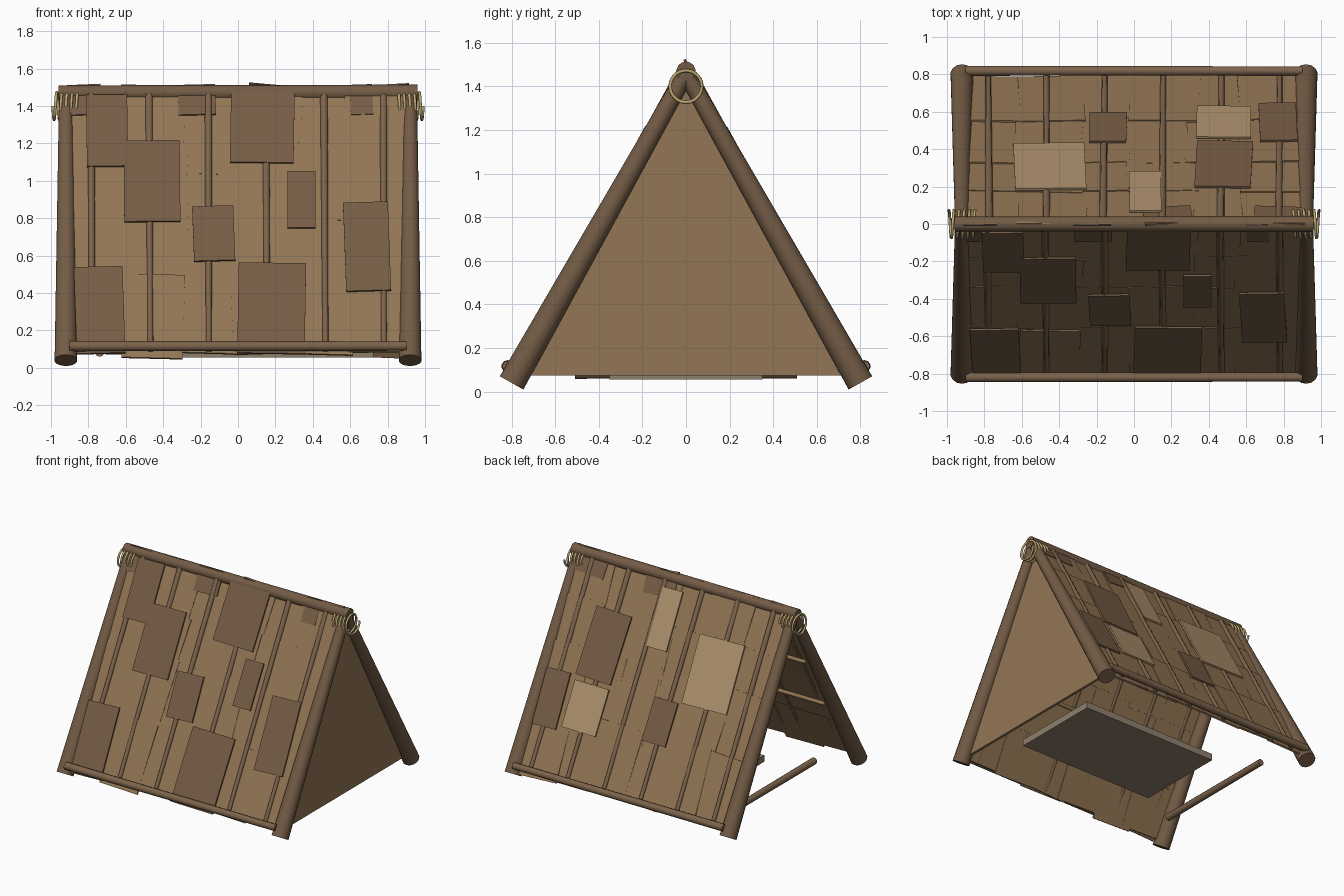
import bpy, bmesh, math, random
from mathutils import Matrix, Vector

if "Cube" in bpy.data.objects:
    bpy.data.objects.remove(bpy.data.objects["Cube"])

random.seed(4)


def material(name, rgb):
    m = bpy.data.materials.new(name)
    m.diffuse_color = (*rgb, 1)
    m.use_nodes = True
    m.node_tree.nodes["Principled BSDF"].inputs["Base Color"].default_value = m.diffuse_color
    return m


POLE = material("pole_wood", (0.17, 0.105, 0.06))
STICK = material("stick_wood", (0.20, 0.125, 0.07))
BARK = [material("bark_dark", (0.18, 0.11, 0.06)),
        material("bark_mid", (0.29, 0.18, 0.09)),
        material("bark_light", (0.42, 0.28, 0.15))]
HIDE = material("end_panel", (0.29, 0.18, 0.09))
BED = material("bed_slab", (0.27, 0.21, 0.15))
ROPE = material("rope", (0.50, 0.38, 0.17))

# Slope: pole axis runs from y=0.80, z=0.04 up to y=0, z=1.46
FOOT_Y, FOOT_Z, TOP_Z = 0.80, 0.04, 1.46
ANGLE = math.atan2(TOP_Z - FOOT_Z, FOOT_Y)


def on_slope(side, x, z, off=0.0):
    y = FOOT_Y * (TOP_Z - z) / (TOP_Z - FOOT_Z)
    return Vector((x, side * (y + off * math.sin(ANGLE)), z + off * math.cos(ANGLE)))


def finish(name, bm, mat):
    me = bpy.data.meshes.new(name)
    bm.to_mesh(me)
    bm.free()
    ob = bpy.data.objects.new(name, me)
    bpy.context.collection.objects.link(ob)
    me.materials.append(mat)
    return ob


def pole(name, a, b, r0, r1, mat, sides=14):
    a, b = Vector(a), Vector(b)
    d = b - a
    mx = Matrix.Translation((a + b) / 2) @ d.to_track_quat('Z', 'Y').to_matrix().to_4x4()
    bm = bmesh.new()
    bmesh.ops.create_cone(bm, cap_ends=True, segments=sides, radius1=r0, radius2=r1,
                          depth=d.length, matrix=mx)
    for f in bm.faces:
        f.smooth = len(f.verts) == 4
    for e in bm.edges:
        e.smooth = all(f.smooth for f in e.link_faces)
    return finish(name, bm, mat)


def sheet(name, side, x, z, w, dz, off, twist, lean, mat):
    """Thin bark sheet lying on one slope."""
    up = Vector((0, -side * math.cos(ANGLE), math.sin(ANGLE)))
    n = Vector((0, side * math.sin(ANGLE), math.cos(ANGLE)))
    rot = Matrix((Vector((-side, 0, 0)), up, n)).transposed().to_4x4()
    mx = (Matrix.Translation(on_slope(side, x, z, off)) @ rot
          @ Matrix.Rotation(twist, 4, 'Z') @ Matrix.Rotation(lean, 4, 'X')
          @ Matrix.Diagonal((w, dz / math.sin(ANGLE), 0.012, 1)))
    bm = bmesh.new()
    bmesh.ops.create_cube(bm, size=1, matrix=mx)
    return finish(name, bm, mat)


# Ridge pole
pole("ridge_pole", (-0.96, 0, 1.47), (0.96, 0, 1.47), 0.04, 0.044, POLE)

for side, tag in ((-1, "front"), (1, "back")):
    # Main A-frame legs
    for x in (-0.92, 0.92):
        pole(f"{tag}_leg", on_slope(side, x, FOOT_Z), on_slope(side, x, TOP_Z - 0.01),
             0.062, 0.038, POLE)
    # Outer bottom rail and inner purlins
    c = on_slope(side, 0, 0.09, 0.054)
    pole(f"{tag}_bottom_rail", c - Vector((0.9, 0, 0)), c + Vector((0.9, 0, 0)),
         0.028, 0.025, STICK, 10)
    for z in (0.61, 1.02):
        c = on_slope(side, 0, z, -0.042)
        pole(f"{tag}_purlin", c - Vector((0.88, 0, 0)), c + Vector((0.88, 0, 0)),
             0.016, 0.014, BARK[1], 8)
    # Rafters
    for i in range(6):
        x = -0.78 + i * 0.312
        pole(f"{tag}_rafter", on_slope(side, x, 0.08, 0.02),
             on_slope(side, x + random.uniform(-0.01, 0.01), 1.45, 0.02),
             0.015, 0.021, STICK, 8)
    # Overlapping bark courses
    for row, (lo, hi) in enumerate(((0.06, 0.50), (0.39, 0.90), (0.78, 1.18), (1.04, 1.48))):
        for i in range(6):
            x = -0.74 + i * 0.296 + random.uniform(-0.02, 0.02)
            shift = random.uniform(-0.02, 0.02)
            sheet(f"{tag}_bark_sheet", side, x, (lo + hi) / 2 + shift,
                  random.uniform(0.32, 0.38), hi - lo, 0.012 + 0.003 * (i % 2) + row * 0.001,
                  random.uniform(-0.05, 0.05), random.uniform(0.0, 0.03), BARK[1])

# Patches laid over the courses: x, z, width, height, tone
PATCHES = {
    -1: ((-0.70, 1.25, 0.22, 0.38, 0), (-0.46, 0.98, 0.30, 0.43, 0),
         (0.13, 1.27, 0.34, 0.38, 0), (-0.13, 0.70, 0.22, 0.29, 0),
         (0.34, 0.88, 0.15, 0.30, 0), (0.69, 0.63, 0.24, 0.47, 0),
         (0.18, 0.30, 0.36, 0.48, 0), (-0.74, 0.29, 0.26, 0.46, 0)),
    1: ((-0.45, 0.97, 0.38, 0.44, 2), (0.06, 1.21, 0.17, 0.38, 2),
        (0.48, 0.55, 0.29, 0.30, 2), (0.48, 0.95, 0.30, 0.44, 0),
        (0.77, 0.55, 0.20, 0.36, 0), (-0.14, 0.60, 0.20, 0.28, 0)),
}
for side, items in PATCHES.items():
    for x, z, w, h, tone in items:
        sheet("bark_patch", side, x, z, w, h, 0.036, random.uniform(-0.04, 0.04), 0.01, BARK[tone])

# Loose bark slivers poking over the ridge
for side, x, w, twist in ((-1, -0.82, 0.18, 0.05), (1, 0.18, 0.26, 0.1), (1, 0.78, 0.28, -0.06),
                          (-1, 0.66, 0.12, 0.04), (-1, -0.22, 0.2, 0.03)):
    sheet("ridge_bark", side, x, 1.42, w, 0.16, 0.025, twist, 0, BARK[0])

# Closed right end: triangular panel
bm = bmesh.new()
tri = [bm.verts.new((0.89, y, z)) for y, z in ((-0.71, 0.075), (0.71, 0.075), (0, 1.39))]
face = bm.faces.new(tri)
ext = bmesh.ops.extrude_face_region(bm, geom=[face])
bmesh.ops.translate(bm, vec=(0.02, 0, 0),
                    verts=[v for v in ext["geom"] if isinstance(v, bmesh.types.BMVert)])
bmesh.ops.recalc_face_normals(bm, faces=bm.faces)
finish("end_panel", bm, HIDE)

# Bed slab and threshold pole at the open left end
bm = bmesh.new()
bmesh.ops.create_cube(bm, size=1, matrix=Matrix.Translation((0.15, 0, 0.08))
                      @ Matrix.Diagonal((1.15, 0.70, 0.05, 1)))
finish("bed_slab", bm, BED)
pole("threshold_pole", (-0.74, -0.51, 0.085), (-0.74, 0.51, 0.085), 0.026, 0.024, STICK, 10)

# Rope lashings coiled round the ridge joints
for s in (-1, 1):
    cu = bpy.data.curves.new("lashing", 'CURVE')
    cu.dimensions = '3D'
    cu.bevel_depth = 0.008
    cu.bevel_resolution = 2
    sp = cu.splines.new('POLY')
    steps, turns = 120, 5
    sp.points.add(steps)
    for i, p in enumerate(sp.points):
        t = i / steps
        a = t * turns * math.tau
        p.co = (s * (0.85 + 0.14 * t), 0.073 * math.cos(a), 1.40 + 0.073 * math.sin(a), 1)
    cu.materials.append(ROPE)
    bpy.context.collection.objects.link(bpy.data.objects.new("rope_lashing", cu))
